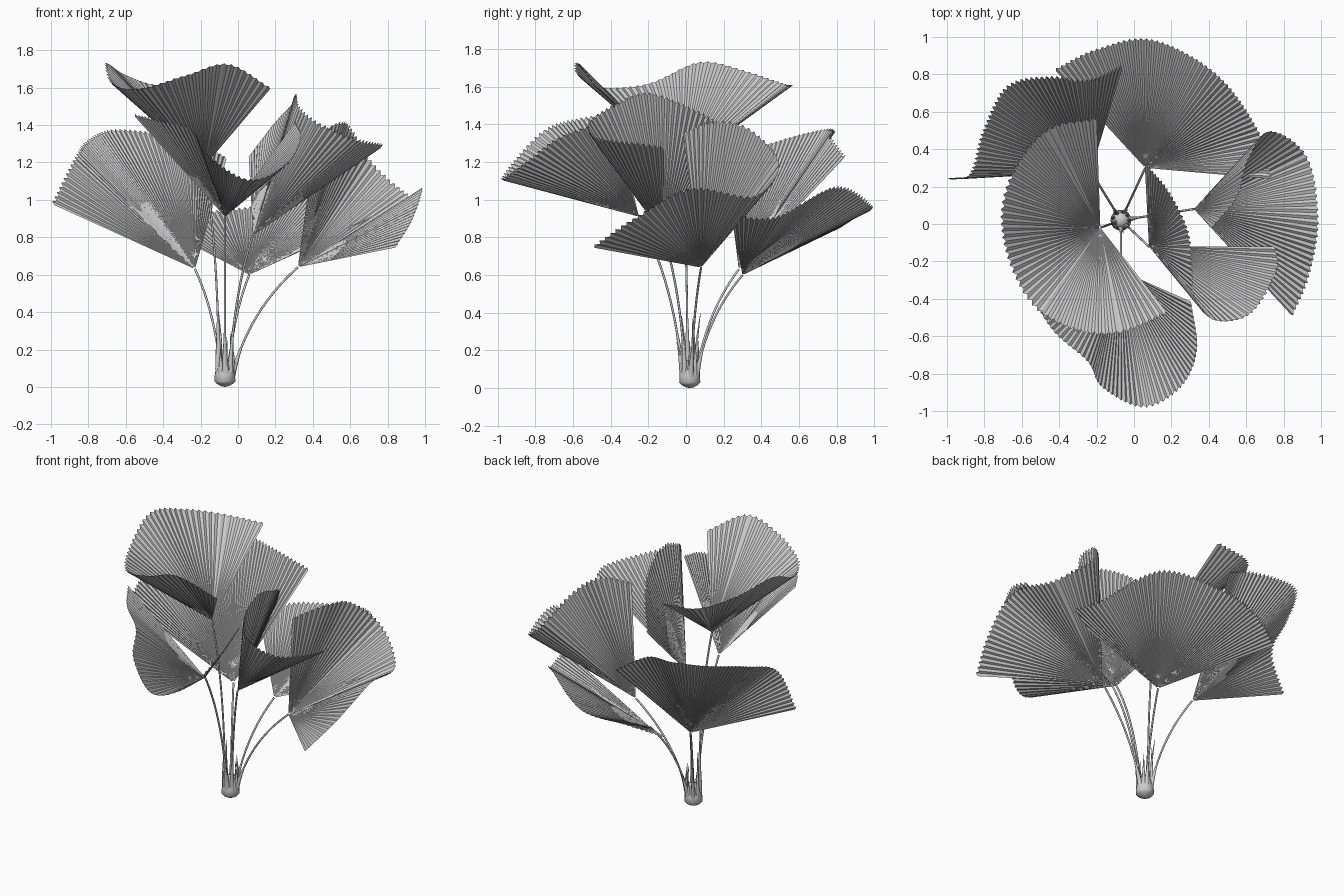
import bpy, bmesh, math, random
from mathutils import Vector as V

if "Cube" in bpy.data.objects:
    bpy.data.objects.remove(bpy.data.objects["Cube"])

random.seed(4)
CENTRE = V((-0.07, 0.02, 0))


def make_object(name, bm, smooth=False):
    me = bpy.data.meshes.new(name)
    bm.to_mesh(me)
    bm.free()
    ob = bpy.data.objects.new(name, me)
    bpy.context.collection.objects.link(ob)
    for p in me.polygons:
        p.use_smooth = smooth
    return ob


def spline(pts, n):
    """Catmull-Rom through pts, resampled to n evenly spaced points."""
    p = [2 * pts[0] - pts[1]] + pts + [2 * pts[-1] - pts[-2]]
    dense = []
    for i in range(1, len(p) - 2):
        a, b, c, d = p[i - 1:i + 3]
        for k in range(40):
            t = k / 40
            dense.append(0.5 * (2 * b + (c - a) * t + (2 * a - 5 * b + 4 * c - d) * t * t
                                + (3 * b - a - 3 * c + d) * t ** 3))
    dense.append(pts[-1])
    run = [0]
    for a, b in zip(dense, dense[1:]):
        run.append(run[-1] + (b - a).length)
    out, j = [], 0
    for i in range(n):
        s = run[-1] * i / (n - 1)
        while j < len(run) - 2 and run[j + 1] < s:
            j += 1
        f = (s - run[j]) / max(run[j + 1] - run[j], 1e-9)
        out.append(dense[j].lerp(dense[j + 1], min(max(f, 0), 1)))
    return out


def tube(name, pts, radii):
    cu = bpy.data.curves.new(name, 'CURVE')
    cu.dimensions = '3D'
    cu.bevel_depth = 1
    cu.bevel_resolution = 2
    cu.use_fill_caps = True
    sp = cu.splines.new('POLY')
    sp.points.add(len(pts) - 1)
    for q, p, r in zip(sp.points, pts, radii):
        q.co = (*p, 1)
        q.radius = r
    ob = bpy.data.objects.new(name, cu)
    bpy.context.collection.objects.link(ob)


def fan_leaf(name, hub, rim, pleats=54, rings=5):
    hub = V(hub)
    edge = spline([V(p) for p in rim], 2 * pleats + 1)
    n = len(edge)
    # pleated blade
    bm = bmesh.new()
    rows = []
    for i, e in enumerate(edge):
        ray = e - hub
        tangent = edge[min(i + 1, n - 1)] - edge[max(i - 1, 0)]
        normal = ray.cross(tangent).normalized()
        side = 1 if i % 2 else -1
        reach = 1.0 if i % 2 else 0.976
        row = []
        for k in range(rings + 1):
            t = 0.015 + 0.985 * k / rings
            row.append(bm.verts.new(hub + ray * t * reach + normal * side * 0.0035 * t))
        rows.append(row)
    for a, b in zip(rows, rows[1:]):
        for k in range(rings):
            bm.faces.new((a[k], a[k + 1], b[k + 1], b[k]))
    make_object(name + "_blade", bm)
    # arching stalk
    flat = V((hub.x, hub.y, 0)) - CENTRE
    base = CENTRE + flat.normalized() * 0.035 + V((0, 0, 0.04))
    mid = CENTRE + flat * 0.3 + V((0, 0, hub.z * 0.62))
    pts, rad = [], []
    for k in range(17):
        t = k / 16
        pts.append(base * (1 - t) ** 2 + mid * 2 * t * (1 - t) + hub * t * t)
        rad.append(0.006 + 0.012 * max(0, 1 - t * 4))
    tube(name + "_stalk", pts, rad)


# the six fan leaves: hub, then points along the rim
fan_leaf("top_leaf", (-0.18, -0.02, 1.18),
         [(0.18, -0.48, 1.6), (-0.05, -0.58, 1.73), (-0.28, -0.58, 1.67), (-0.52, -0.46, 1.6),
          (-0.67, -0.2, 1.62), (-0.71, 0.08, 1.735), (-0.62, 0.34, 1.68), (-0.45, 0.52, 1.62),
          (-0.2, 0.57, 1.61)])
fan_leaf("front_leaf", (-0.07, -0.25, 0.91),
         [(-0.56, -0.38, 1.46), (-0.43, -0.58, 1.43), (-0.25, -0.74, 1.38), (-0.17, -0.88, 1.25),
          (0.05, -0.985, 1.11), (0.25, -0.88, 1.18), (0.34, -0.68, 1.33), (0.31, -0.42, 1.42)])
fan_leaf("left_leaf", (-0.23, 0.28, 0.63),
         [(-1.0, 0.24, 0.98), (-0.88, 0.27, 1.22), (-0.81, 0.5, 1.32), (-0.68, 0.74, 1.38),
          (-0.45, 0.79, 1.365), (-0.25, 0.77, 1.34), (-0.06, 0.85, 1.23)])
fan_leaf("back_leaf", (0.06, 0.3, 0.6),
         [(0.74, 0.24, 0.92), (0.68, 0.48, 0.91), (0.45, 0.8, 1.07), (0.1, 0.99, 0.97),
          (-0.2, 0.94, 0.93), (-0.43, 0.83, 0.86)])
fan_leaf("right_leaf", (0.32, 0.08, 0.64),
         [(0.85, -0.5, 0.75), (0.94, -0.28, 0.9), (0.99, 0.02, 1.06), (0.93, 0.36, 1.02),
          (0.73, 0.5, 1.19), (0.61, 0.34, 1.38), (0.55, 0.14, 1.42), (0.42, -0.02, 1.36)])
fan_leaf("inner_leaf", (0.08, -0.12, 0.81),
         [(0.06, 0.33, 1.24), (0.19, 0.17, 1.41), (0.29, -0.04, 1.52), (0.31, -0.22, 1.57),
          (0.33, -0.4, 1.5), (0.44, -0.52, 1.41), (0.63, -0.48, 1.33), (0.77, -0.25, 1.3),
          (0.76, -0.12, 1.28)])

# short trunk turned from a profile
bm = bmesh.new()
profile = [(0, 0.0), (0.02, 0.004), (0.045, 0.018), (0.056, 0.03), (0.054, 0.07), (0.045, 0.11),
           (0.035, 0.14), (0, 0.15)]
vs = [bm.verts.new(CENTRE + V((r, 0, z))) for r, z in profile]
es = [bm.edges.new(p) for p in zip(vs, vs[1:])]
bmesh.ops.spin(bm, geom=vs + es, cent=CENTRE, axis=(0, 0, 1), angle=math.tau, steps=16)
bmesh.ops.remove_doubles(bm, verts=bm.verts, dist=0.0005)
bmesh.ops.recalc_face_normals(bm, faces=bm.faces)
make_object("trunk", bm, True)

# dry pointed sheaths around the trunk
for i in range(9):
    a = i * math.tau / 9
    d = V((math.cos(a), math.sin(a), 0))
    h = random.uniform(0.2, 0.42)
    tube("sheath_%d" % i,
         [CENTRE + d * 0.042 + V((0, 0, 0.03)), CENTRE + d * 0.043 + V((0, 0, 0.1)),
          CENTRE + d * 0.045 + V((0, 0, h * 0.65)), CENTRE + d * random.uniform(0.03, 0.075) + V((0, 0, h))],
         [0.012, 0.012, 0.006, 0.001])
